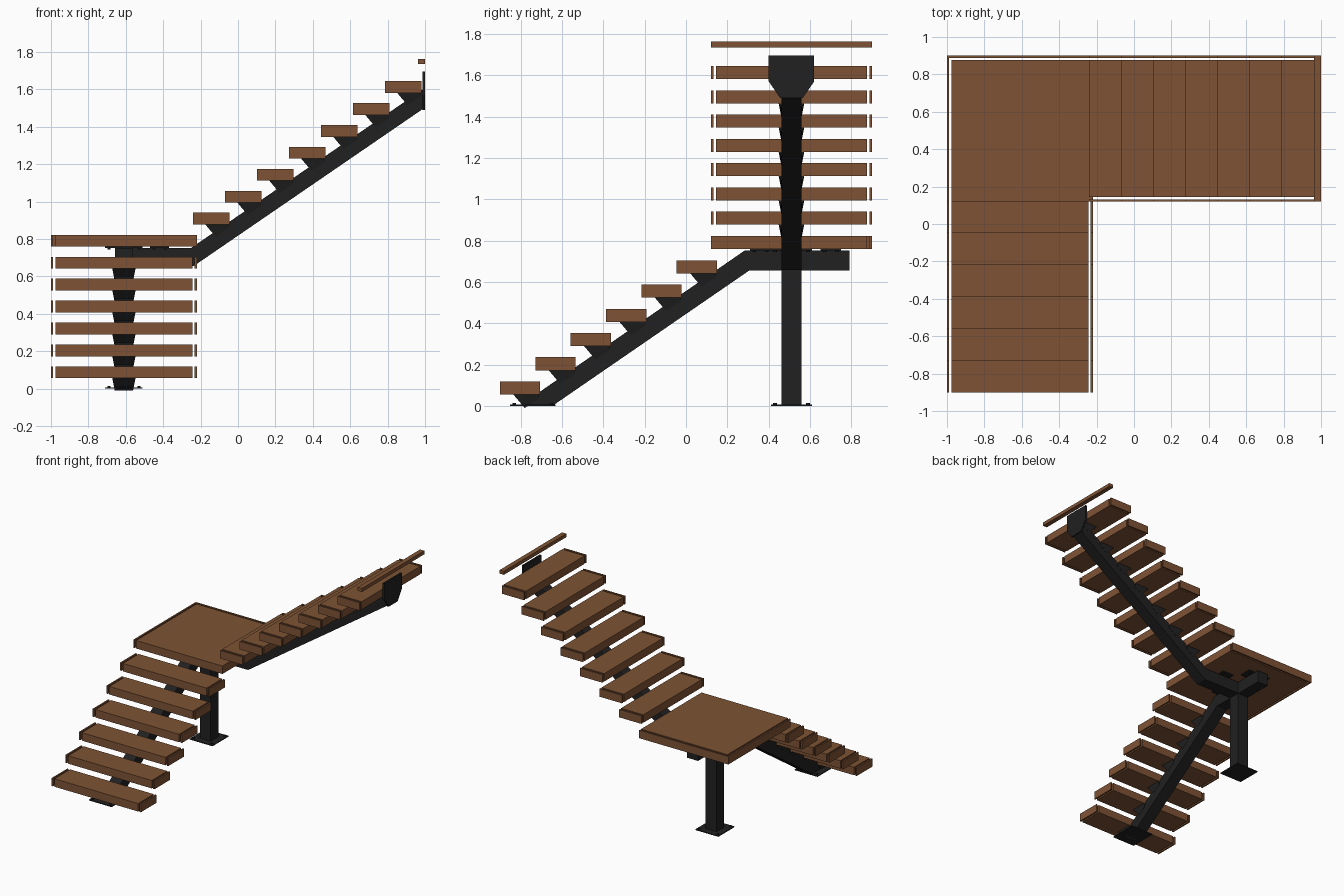
import bpy, bmesh, math
from mathutils import Vector

if "Cube" in bpy.data.objects:
    bpy.data.objects.remove(bpy.data.objects["Cube"])


def material(name, col):
    m = bpy.data.materials.new(name)
    m.diffuse_color = (*col, 1)
    m.use_nodes = True
    m.node_tree.nodes["Principled BSDF"].inputs["Base Color"].default_value = m.diffuse_color
    return m


WOOD = material("brown wood", (0.21, 0.086, 0.035))
STEEL = material("black steel", (0.015, 0.015, 0.015))


def finish(name, bm, mat):
    bmesh.ops.recalc_face_normals(bm, faces=bm.faces)
    me = bpy.data.meshes.new(name)
    bm.to_mesh(me)
    bm.free()
    me.materials.append(mat)
    ob = bpy.data.objects.new(name, me)
    bpy.context.collection.objects.link(ob)
    return ob


def box(bm, x0, x1, y0, y1, z0, z1):
    r = bmesh.ops.create_cube(bm, size=1)
    for v in r["verts"]:
        v.co = Vector(((x0 + x1) / 2 + v.co.x * (x1 - x0),
                       (y0 + y1) / 2 + v.co.y * (y1 - y0),
                       (z0 + z1) / 2 + v.co.z * (z1 - z0)))


def prism(name, pts, axis, c, halves):
    """Side profile of (run, height) points, widened about c; halves = half width per point."""
    bm = bmesh.new()
    rings = []
    for s in (-1, 1):
        ring = []
        for (a, z), h in zip(pts, halves):
            b = c + s * h
            ring.append(bm.verts.new((a, b, z) if axis == "x" else (b, a, z)))
        rings.append(ring)
        bm.faces.new(ring)
    n = len(pts)
    for i in range(n):
        j = (i + 1) % n
        bm.faces.new((rings[0][i], rings[0][j], rings[1][j], rings[1][i]))
    return finish(name, bm, STEEL)


def plate(name, x, y, z, w, d, bolt_dir):
    """Thin steel plate with four bolt heads."""
    bm = bmesh.new()
    box(bm, x - w / 2, x + w / 2, y - d / 2, y + d / 2, z, z + 0.007)
    for sx in (-1, 1):
        for sy in (-1, 1):
            r = bmesh.ops.create_cone(bm, cap_ends=True, segments=6, radius1=0.009, radius2=0.009, depth=0.008)
            zc = z + 0.011 if bolt_dir > 0 else z - 0.004
            bmesh.ops.translate(bm, verts=r["verts"],
                                vec=(x + sx * (w / 2 - 0.02), y + sy * (d / 2 - 0.02), zc))
    finish(name, bm, STEEL)


CX, CY = -0.61, 0.51            # stringer centre lines
RUN, RISE, DEPTH, THICK = 0.171, 0.1172, 0.195, 0.063
HALF = 0.048


def tread(name, axis, a, z, lo, hi):
    """Board with a loose end strip at both ends, separated by a narrow gap."""
    bm = bmesh.new()
    for p, q in ((lo, lo + 0.012), (lo + 0.024, hi - 0.024), (hi - 0.012, hi)):
        if axis == "x":
            box(bm, a, a + DEPTH, p, q, z, z + THICK)
        else:
            box(bm, p, q, a, a + DEPTH, z, z + THICK)
    finish(name, bm, WOOD)


def bracket(name, axis, a, z, c):
    pts = [(a + 0.065, z), (a + 0.19, z), (a + 0.19, z - 0.02), (a + 0.12, z - 0.065)]
    prism(name, pts, axis, c, [0.062, 0.062, 0.05, 0.049])


# Flights of treads with their brackets
for i in range(6):
    a, z = -0.90 + RUN * i, 0.056 + RISE * i
    tread(f"lower_tread_{i+1}", "y", a, z, -1.0, -0.22)
    bracket(f"lower_bracket_{i+1}", "y", a, z, CX)
for i in range(7):
    a, z = -0.24 + RUN * i, 0.878 + RISE * i
    tread(f"upper_tread_{i+1}", "x", a, z, 0.12, 0.90)
    bracket(f"upper_bracket_{i+1}", "x", a, z, CY)

# Landing board with edge strips on the two outer sides
bm = bmesh.new()
box(bm, -0.976, -0.22, 0.12, 0.876, 0.76, 0.823)
box(bm, -1.0, -0.988, 0.12, 0.90, 0.76, 0.823)
box(bm, -0.988, -0.22, 0.888, 0.90, 0.76, 0.823)
finish("landing", bm, WOOD)

# Nosing strip on the upper floor edge
bm = bmesh.new()
box(bm, 0.963, 1.0, 0.12, 0.90, 1.735, 1.763)
finish("top_nosing", bm, WOOD)

# Stringers, kinked to run flat below the landing
prism("lower_stringer", [(-0.80, 0.005), (-0.64, 0.005), (0.305, 0.655), (0.79, 0.655),
                         (0.79, 0.753), (0.285, 0.753)], "y", CX, [HALF] * 6)
prism("upper_stringer", [(-0.655, 0.657), (-0.235, 0.657), (0.995, 1.50), (0.995, 1.605),
                         (-0.25, 0.753), (-0.655, 0.753)], "x", CY, [HALF] * 6)

# Support post
bm = bmesh.new()
box(bm, CX - HALF, CX + HALF, CY - HALF, CY + HALF, 0.0, 0.66)
finish("post", bm, STEEL)

# Foot plates and landing fixing plates
plate("stringer_foot_plate", CX, -0.74, 0.0, 0.20, 0.22, 1)
plate("post_foot_plate", CX, CY, 0.0, 0.20, 0.20, 1)
plate("landing_plate_front", CX, 0.36, 0.753, 0.20, 0.10, -1)
plate("landing_plate_back", CX, 0.70, 0.753, 0.20, 0.10, -1)
plate("landing_plate_side", -0.42, CY, 0.753, 0.10, 0.20, -1)

# Tapered wall plate at the top of the upper stringer
half = [(0.11, 1.695), (0.11, 1.57), (0.055, 1.49)]
outline = [(CY + a, z) for a, z in half] + [(CY - a, z) for a, z in reversed(half)]
prism("wall_plate", outline, "y", 0.993, [0.007] * 6)
